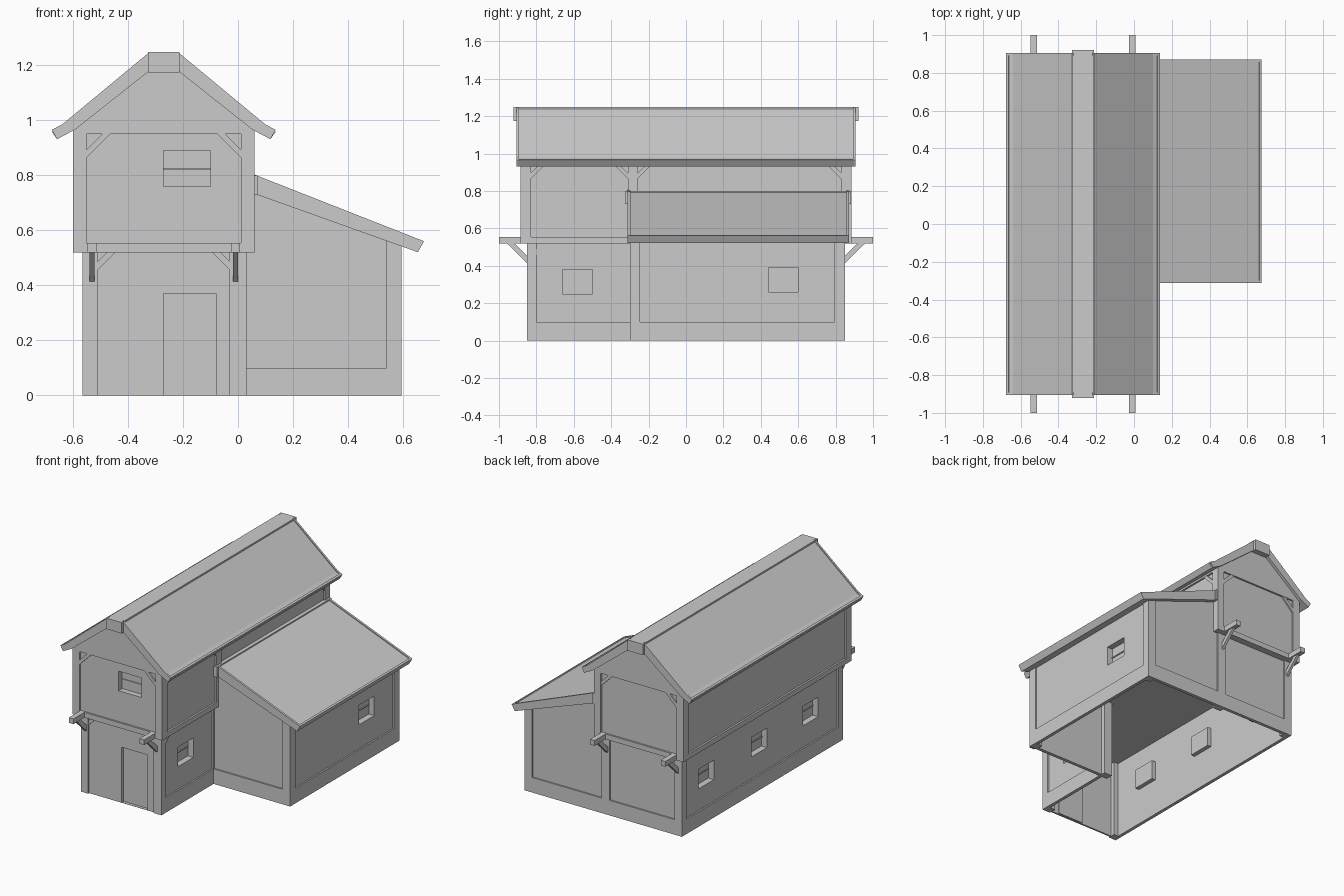
import bpy, bmesh
from mathutils import Vector

if "Cube" in bpy.data.objects:
    bpy.data.objects.remove(bpy.data.objects["Cube"])


def make(name, verts, faces):
    me = bpy.data.meshes.new(name)
    bm = bmesh.new()
    vs = [bm.verts.new(v) for v in verts]
    for f in faces:
        bm.faces.new([vs[i] for i in f])
    bmesh.ops.recalc_face_normals(bm, faces=bm.faces)
    bm.to_mesh(me)
    bm.free()
    ob = bpy.data.objects.new(name, me)
    bpy.context.collection.objects.link(ob)
    return ob


def prism(name, pts, axis, a, b):
    """Extrude a profile: axis 'y' takes (x,z) points, axis 'x' takes (y,z)."""
    n = len(pts)
    verts = [((p, c, q) if axis == 'y' else (c, p, q)) for c in (a, b) for p, q in pts]
    faces = [tuple(range(n)), tuple(range(2 * n - 1, n - 1, -1))]
    faces += [(i, (i + 1) % n, n + (i + 1) % n, n + i) for i in range(n)]
    return make(name, verts, faces)


def box(name, x0, x1, y0, y1, z0, z1):
    return prism(name, [(x0, z0), (x1, z0), (x1, z1), (x0, z1)], 'y', y0, y1)


def brace(name, axis, a, b, u, z, s, leg=0.085, w=0.03):
    """Diagonal strip in the upper corner (u, z), pointing along s."""
    k = leg - w
    prism(name, [(u, z - leg), (u, z - k), (u + s * k, z), (u + s * leg, z)], axis, a, b)


def recess(wall, name, lo, hi, out, bar=True):
    """Cut an opening in a wall and line it with a shallow pocket."""
    lo, hi, out = Vector(lo), Vector(hi), Vector(out)
    clo, chi = lo.copy(), hi.copy()
    for i in range(3):
        if out[i] > 0: chi[i] += 0.02
        if out[i] < 0: clo[i] -= 0.02
    cut = box("cutter", clo.x, chi.x, clo.y, chi.y, clo.z, chi.z)
    cut.hide_render = True
    m = wall.modifiers.new("opening", 'BOOLEAN')
    m.operation, m.solver, m.object = 'DIFFERENCE', 'EXACT', cut
    bpy.context.view_layer.objects.active = wall
    bpy.ops.object.modifier_apply(modifier=m.name)
    bpy.data.objects.remove(cut)
    ob = box(name, lo.x, hi.x, lo.y, hi.y, lo.z, hi.z)
    bm = bmesh.new()
    bm.from_mesh(ob.data)
    front = [f for f in bm.faces if f.normal.dot(out) > 0.9]
    bmesh.ops.delete(bm, geom=front, context='FACES')
    bmesh.ops.reverse_faces(bm, faces=bm.faces)
    bm.to_mesh(ob.data)
    bm.free()
    if bar:  # thin bar across the pane
        zc = (lo.z + hi.z) / 2
        l2, h2 = lo - out * 0.0, hi - out * 0.0
        for i in range(3):
            if out[i] > 0: h2[i] = lo[i] + 0.006
            if out[i] < 0: l2[i] = hi[i] - 0.006
        box(name + "_bar", l2.x, h2.x, l2.y, h2.y, zc - 0.003, zc + 0.003)


T = 0.012          # wall thickness
CX = -0.27         # centre line of the main house

# ---- lower storey walls ----
front = box("lower_front_wall", -0.56, 0.02, -0.84, -0.84 + T, 0, 0.525)
left = box("lower_left_wall", -0.555, -0.555 + T, -0.84, 0.84, 0, 0.525)
right = box("lower_right_wall", 0.02 - T, 0.02, -0.84, -0.29, 0, 0.525)
box("lower_back_wall", -0.56, 0.03, 0.84 - T, 0.84, 0, 0.525)
recess(front, "door", (-0.27, -0.84, 0.002), (-0.08, -0.82, 0.37), (0, -1, 0), False)
for i, y in enumerate((-0.52, 0.02, 0.58)):
    recess(left, f"left_window_{i}", (-0.555, y - 0.08, 0.245), (-0.515, y + 0.08, 0.375), (-1, 0, 0))
recess(right, "right_window", (-0.02, -0.66, 0.25), (0.02, -0.5, 0.38), (1, 0, 0))

# ---- side wing walls ----
slope = [(0.03, 0), (0.588, 0), (0.588, 0.548), (0.03, 0.748)]
prism("wing_front_wall", slope, 'y', -0.29, -0.29 + T)
prism("wing_back_wall", slope, 'y', 0.84 - T, 0.84)
wing = box("wing_right_wall", 0.585 - T, 0.585, -0.29, 0.84, 0, 0.55)
recess(wing, "wing_window", (0.545, 0.44, 0.26), (0.585, 0.6, 0.39), (1, 0, 0))

# ---- lower posts ----
for y0, y1 in ((-0.85, -0.8), (0.8, 0.85)):
    box("lower_left_post", -0.565, -0.51, y0, y1, 0, 0.525)
    box("lower_right_post", -0.03, 0.03, y0, y1, 0, 0.525)
box("junction_post", -0.03, 0.03, -0.3, -0.25, 0, 0.525)
for y0, y1 in ((-0.3, -0.245), (0.795, 0.85)):
    prism("wing_post", [(0.54, 0), (0.595, 0), (0.595, 0.546), (0.54, 0.566)], 'y', y0, y1)

# ---- base boards ----
H = 0.1
box("base_left", -0.565, -0.553, -0.8, 0.8, 0, H)
box("base_back", -0.51, 0.54, 0.838, 0.85, 0, H)
box("base_right", 0.018, 0.03, -0.8, -0.3, 0, H)
box("base_wing_front", 0.03, 0.54, -0.3, -0.288, 0, H)
box("base_wing_right", 0.583, 0.595, -0.245, 0.795, 0, H)

# ---- upper storey ----
upper = box("upper_storey", -0.588, 0.048, -0.873, 0.873, 0.52, 0.97)
recess(upper, "upper_window", (-0.27, -0.873, 0.76), (-0.1, -0.835, 0.89), (0, -1, 0))
gable = [(-0.6, 0.95), (0.06, 0.95), (0.06, 0.97), (-0.21, 1.19), (-0.33, 1.19), (-0.6, 0.97)]
prism("gable", gable, 'y', -0.885, 0.885)
for s in (-1, 1):
    ya, yb = sorted((s * 0.885, s * 0.83))
    box("upper_left_post", -0.6, -0.55, ya, yb, 0.52, 0.95)
    box("upper_right_post", 0.01, 0.06, ya, yb, 0.52, 0.95)
    box("upper_sill_end", -0.55, 0.01, ya, yb, 0.52, 0.555)
box("upper_sill_left", -0.6, -0.55, -0.83, 0.83, 0.52, 0.555)
box("upper_sill_right", 0.01, 0.06, -0.83, 0.83, 0.52, 0.555)
box("upper_mid_post", 0.01, 0.06, -0.31, -0.26, 0.52, 0.95)

# ---- corner braces ----
for s in (-1, 1):
    a, b = sorted((s * 0.87, s * 0.883))
    brace("upper_brace", 'y', a, b, -0.55, 0.95, 1)
    brace("upper_brace", 'y', a, b, 0.01, 0.95, -1)
brace("lower_brace", 'y', -0.848, -0.835, -0.51, 0.522, 1, 0.065)
brace("lower_brace", 'y', -0.848, -0.835, -0.03, 0.522, -1, 0.065)
for y, s in ((-0.83, 1), (-0.31, -1), (-0.26, 1), (0.83, -1)):
    brace("side_brace", 'x', 0.045, 0.058, y, 0.95, s)
brace("side_brace", 'x', 0.015, 0.028, -0.8, 0.522, 1, 0.065)

# ---- projecting beams with diagonal struts ----
for x in (-0.531, -0.009):
    for s in (-1, 1):
        a, b = sorted((s * 1.0, s * 0.84))
        box("beam_end", x - 0.017, x + 0.017, a, b, 0.52, 0.555)
        strut = [(s * 0.96, 0.522), (s * 0.92, 0.522), (s * 0.845, 0.45), (s * 0.845, 0.41)]
        prism("beam_strut", strut, 'x', x - 0.009, x + 0.009)

# ---- main roof: sunken slab, end boards, eave strip, ridge cap ----
for m in (1, -1):
    def side(pts, dz=0.0, m=m):
        return [(CX + m * (x - CX), z + (dz if i < 3 else 0)) for i, (x, z) in enumerate(pts)]
    prof = [(-0.677, 0.966), (-0.64, 0.985), (-0.32, 1.25),
            (-0.32, 1.182), (-0.593, 0.966), (-0.658, 0.932)]
    prism("roof_slab", side(prof, -0.007), 'y', -0.895, 0.895)
    for s in (-1, 1):
        a, b = sorted((s * 0.905, s * 0.892))
        prism("roof_end_board", side(prof), 'y', a, b)
    eave = [(-0.677, 0.966), (-0.665, 0.972), (-0.646, 0.938), (-0.658, 0.932)]
    prism("roof_eave_strip", side(eave), 'y', -0.905, 0.905)
box("ridge_cap", -0.327, -0.213, -0.922, 0.922, 1.175, 1.248)

# ---- wing roof ----
wroof = [(0.05, 0.807), (0.676, 0.561), (0.654, 0.521), (0.05, 0.737)]
wslab = [(0.05, 0.801), (0.672, 0.556), (0.654, 0.521), (0.05, 0.737)]
prism("wing_roof_slab", wslab, 'y', -0.3, 0.86)
for a, b in ((-0.312, -0.298), (0.858, 0.872)):
    prism("wing_roof_end_board", wroof, 'y', a, b)
prism("wing_eave_strip", [(0.664, 0.566), (0.676, 0.561), (0.654, 0.521), (0.642, 0.526)], 'y', -0.312, 0.872)
box("wing_roof_cap", 0.03, 0.073, -0.325, 0.882, 0.73, 0.8)
